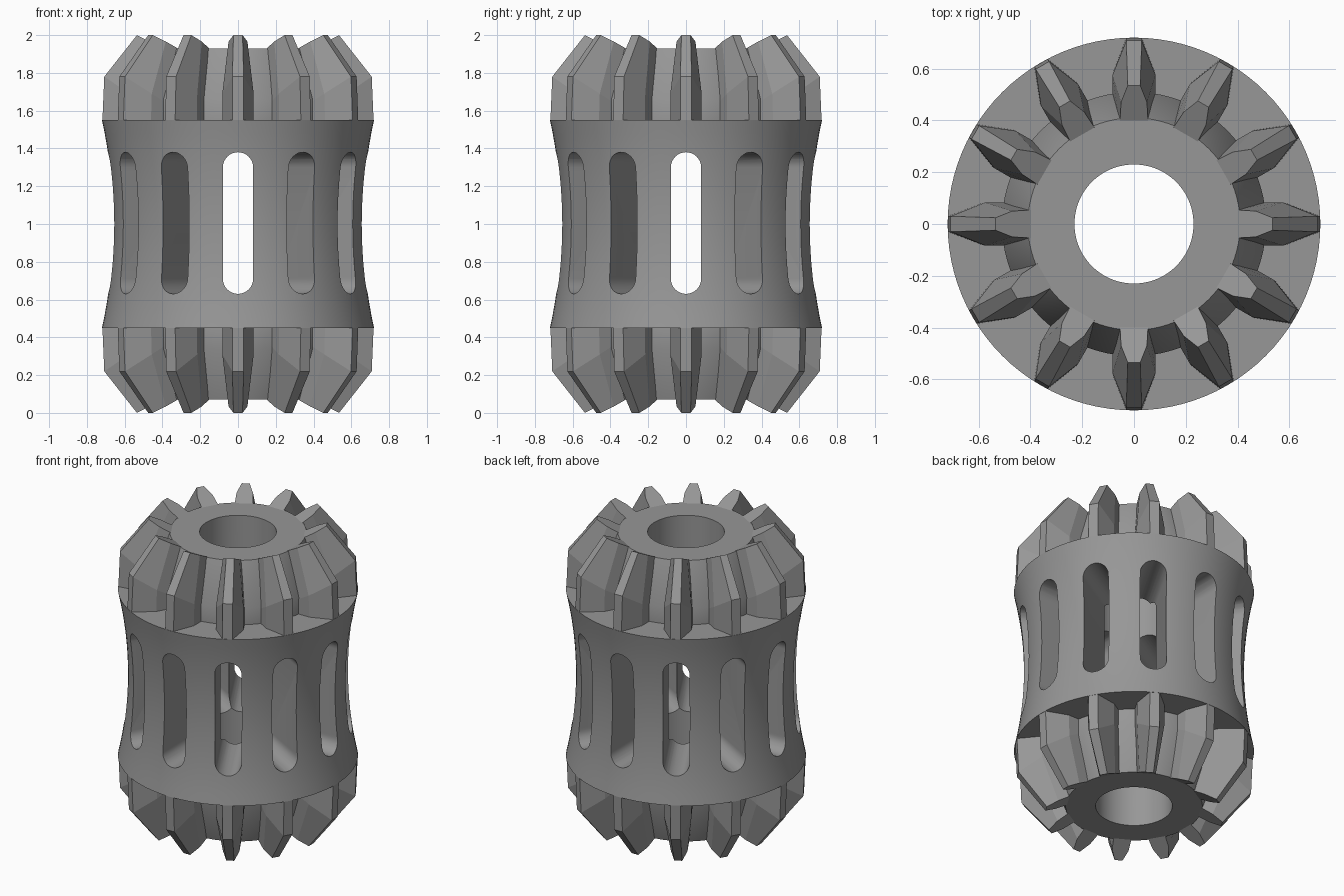
import bpy, bmesh, math
from mathutils import Matrix, Vector

cube = bpy.data.objects.get("Cube")
if cube:
    bpy.data.objects.remove(cube, do_unlink=True)

steel = bpy.data.materials.new("grey_steel")
steel.use_nodes = True
GREY = (0.31, 0.31, 0.31, 1)
steel.diffuse_color = GREY
steel.node_tree.nodes["Principled BSDF"].inputs["Base Color"].default_value = GREY

TEETH = 12


def make_object(name, bm):
    bmesh.ops.recalc_face_normals(bm, faces=bm.faces[:])
    mesh = bpy.data.meshes.new(name)
    bm.to_mesh(mesh)
    bm.free()
    mesh.materials.append(steel)
    obj = bpy.data.objects.new(name, mesh)
    bpy.context.collection.objects.link(obj)
    return obj


def lathe(name, profile, steps):
    """Revolve a closed (radius, height) profile around z."""
    bm = bmesh.new()
    rings = []
    for i in range(steps):
        a = math.tau * i / steps
        rings.append([bm.verts.new((r * math.cos(a), r * math.sin(a), z)) for r, z in profile])
    for i in range(steps):
        a, b = rings[i], rings[(i + 1) % steps]
        for j in range(len(profile)):
            k = (j + 1) % len(profile)
            bm.faces.new((a[j], b[j], b[k], a[k]))
    return make_object(name, bm)


# Hollow spool body: waisted barrel, flanges, conical hubs and bore
waist = []
for i in range(17):
    t = -1 + i / 8
    waist.append((0.66 + 0.06 * t * t, 1 + 0.55 * t))
hub = [(0.51, 1.55), (0.51, 1.66), (0.41, 1.93), (0.23, 1.93)]
hub_below = [(r, 2 - z) for r, z in reversed(hub)]
body = lathe("spool_body", hub_below + waist + hub, 96)

# Rounded slots, each cutter passing through both sides
for n in range(TEETH // 2):
    bm = bmesh.new()
    outline = []
    for centre, start in ((1.30, 0), (0.71, math.pi)):
        for i in range(17):
            a = start + math.pi * i / 16
            outline.append((0.08 * math.cos(a), centre + 0.08 * math.sin(a)))
    face = bm.faces.new([bm.verts.new((-1, y, z)) for y, z in outline])
    side = bmesh.ops.extrude_face_region(bm, geom=[face])["geom"]
    moved = [v for v in side if isinstance(v, bmesh.types.BMVert)]
    bmesh.ops.translate(bm, verts=moved, vec=(2, 0, 0))
    bm.transform(Matrix.Rotation(math.tau * n / TEETH, 4, "Z"))
    cutter = make_object("slot_cutter", bm)
    cutter.hide_render = True
    mod = body.modifiers.new("slot", "BOOLEAN")
    mod.operation = "DIFFERENCE"
    mod.solver = "EXACT"
    mod.object = cutter
    bpy.context.view_layer.objects.active = body
    bpy.ops.object.modifier_apply(modifier=mod.name)
    bpy.data.objects.remove(cutter, do_unlink=True)

bpy.ops.object.select_all(action="DESELECT")
body.select_set(True)
bpy.context.view_layer.objects.active = body
bpy.ops.object.shade_smooth_by_angle(angle=math.radians(25))

# Tooth sections: (radius, half width, height) from crest to root
SECTIONS = [
    [(0.718, 0.030, 1.545), (0.58, 0.083, 1.545), (0.45, 0.083, 1.545)],
    [(0.708, 0.030, 1.78), (0.575, 0.083, 1.69), (0.45, 0.083, 1.62)],
    [(0.535, 0.024, 2.00), (0.47, 0.050, 1.966), (0.38, 0.055, 1.92)],
]


def gear_teeth(name, flip):
    bm = bmesh.new()
    for n in range(TEETH):
        turn = Matrix.Rotation(math.tau * n / TEETH, 3, "Z")
        loops = []
        for section in SECTIONS:
            pts = [(r, w, z) for r, w, z in section]
            pts += [(r, -w, z) for r, w, z in reversed(section)]
            loops.append([bm.verts.new(turn @ Vector((x, y, 2 - z if flip else z)))
                          for x, y, z in pts])
        for low, high in zip(loops, loops[1:]):
            for j in range(len(low)):
                k = (j + 1) % len(low)
                bm.faces.new((low[j], low[k], high[k], high[j]))
        bm.faces.new(loops[0])
        bm.faces.new(loops[-1])
    return make_object(name, bm)


# Bevel teeth on both ends
gear_teeth("upper_teeth", False)
gear_teeth("lower_teeth", True)
